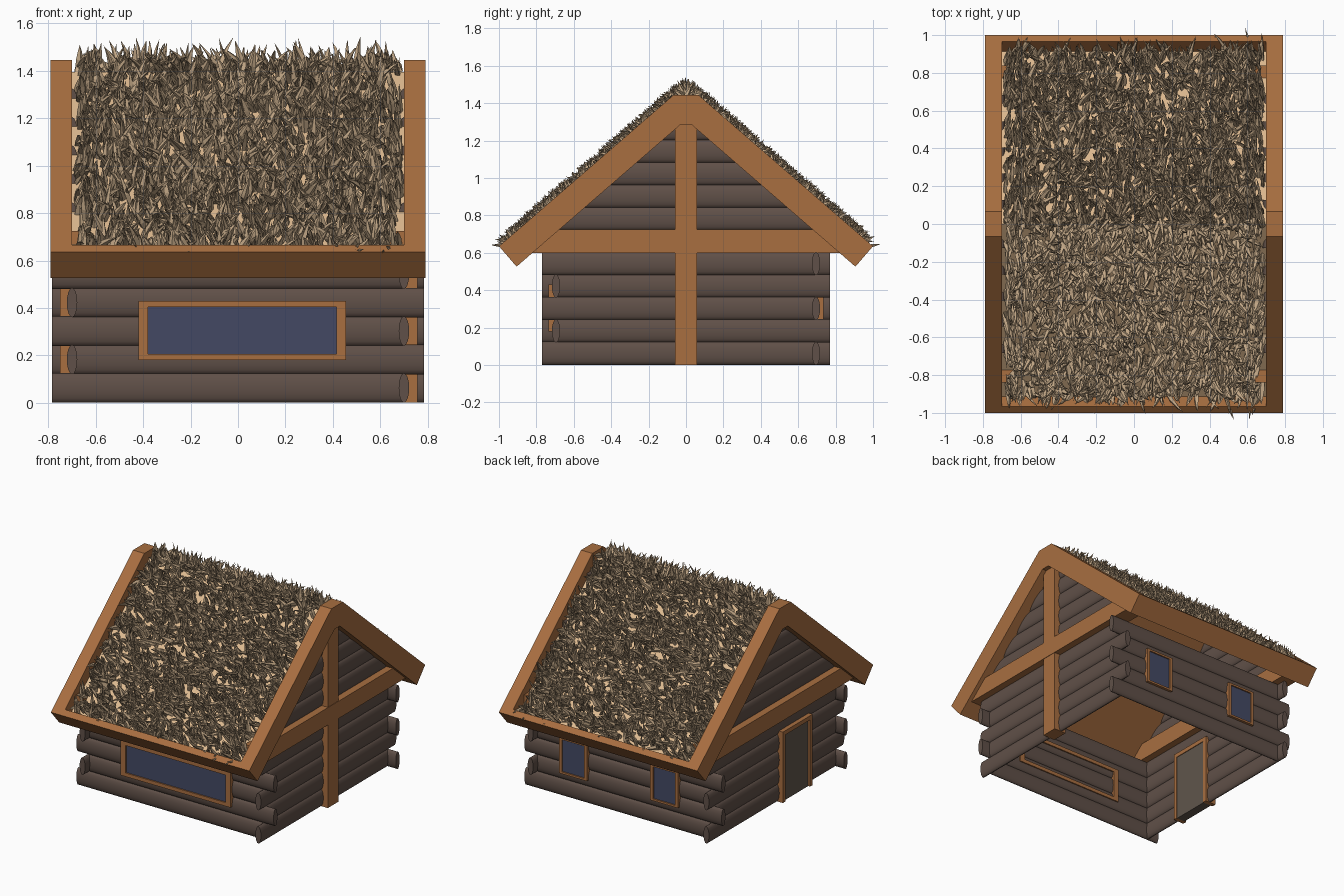
import bpy, bmesh, math, random
from mathutils import Vector

if "Cube" in bpy.data.objects:
    bpy.data.objects.remove(bpy.data.objects["Cube"])

random.seed(4)


def material(name, r, g, b):
    lin = [(c / 255 / 12.92) if c < 11 else ((c / 255 + 0.055) / 1.055) ** 2.4 for c in (r, g, b)]
    m = bpy.data.materials.new(name)
    m.diffuse_color = (*lin, 1)
    m.use_nodes = True
    m.node_tree.nodes["Principled BSDF"].inputs["Base Color"].default_value = m.diffuse_color
    return m


TIMBER = material("orange timber", 168, 110, 64)
LOG = material("dark log", 96, 80, 72)
GLASS = material("blue glass", 68, 73, 100)
DOOR = material("door brown", 96, 86, 76)
BASE = material("pale thatch base", 222, 186, 144)
STRAW = material("straw", 194, 167, 134)


def add_mesh(name, verts, faces, mat):
    me = bpy.data.meshes.new(name)
    me.from_pydata([tuple(v) for v in verts], [], faces)
    bm = bmesh.new()
    bm.from_mesh(me)
    bmesh.ops.recalc_face_normals(bm, faces=bm.faces)
    bm.to_mesh(me)
    bm.free()
    me.materials.append(mat)
    ob = bpy.data.objects.new(name, me)
    bpy.context.collection.objects.link(ob)
    return ob


def prism(name, profile, a, b, mat, axis="x"):
    """Extrude a (horizontal, z) profile from a to b along x or y."""
    n = len(profile)
    put = (lambda s, h, z: (s, h, z)) if axis == "x" else (lambda s, h, z: (h, s, z))
    verts = [put(s, h, z) for s in (a, b) for h, z in profile]
    faces = [(i, (i + 1) % n, (i + 1) % n + n, i + n) for i in range(n)]
    faces += [tuple(range(n))[::-1], tuple(range(n, 2 * n))]
    return add_mesh(name, verts, faces, mat)


def box(name, x, y, z, mat):
    return prism(name, [(y[0], z[0]), (y[1], z[0]), (y[1], z[1]), (y[0], z[1])], x[0], x[1], mat)


def log(name, axis, offset, row, a, b):
    """Flattened round log lying along one axis."""
    n, zc = 16, 0.0625 + 0.12 * row
    ring = [(offset + 0.022 * math.cos(math.tau * i / n), zc + 0.0625 * math.sin(math.tau * i / n))
            for i in range(n)]
    ob = prism(name, ring, a, b, LOG, axis)
    for p in ob.data.polygons:
        p.use_smooth = len(p.vertices) == 4


# Log walls, corner ends alternating row by row
WX, WY, EX, EY = 0.70, 0.695, 0.785, 0.77
for r in range(5):
    s = 1 if r % 2 == 0 else -1
    long_x = (-EX, WX) if s > 0 else (-WX, EX)
    long_y = (-EY, WY) if s > 0 else (-WY, EY)
    flip = lambda p: (-p[1], -p[0])
    log("front_log", "x", -WY, r, *long_x)
    log("back_log", "x", WY, r, *flip(long_x))
    log("right_log", "y", WX, r, *long_y)
    log("left_log", "y", -WX, r, *flip(long_y))

# Gable logs, shortened to die into the roof
for r in range(5, 11):
    half = 0.905 - (0.12 * r - 0.527) / 0.866
    for side in (-1, 1):
        log("gable_log", "y", side * WX, r, -half, half)

# Roof profile measured by depth below the outer slope
UP = Vector((-0.756, 0.6547))
NRM = Vector((0.6547, 0.756))
EAVE = Vector((1.0, 0.635))
THICK, RECESS = 0.144, 0.08


def at(t, d):
    return EAVE + UP * t - NRM * d


def apex(d):
    return (0, 1.501 - d / 0.756)


def mirrored(outer, inner):
    """Close a chevron from right-half outer and inner lines."""
    m = lambda p: (-p[0], p[1])
    return ([tuple(p) for p in outer] + [m(p) for p in reversed(outer) if p[0] > 0]
            + [m(p) for p in inner] + [tuple(p) for p in reversed(inner) if p[0] > 0])


rafter = mirrored([at(0, 0), (0.065, 1.445)], [at(0, THICK), (0.03, 1.285)])
for side in (-1, 1):
    prism("rafter_pair", rafter, side * 0.70, side * 0.79, TIMBER)

slab = mirrored([at(0.02, RECESS + 0.006), apex(RECESS + 0.006)], [at(0.02, THICK), apex(THICK)])
prism("roof_boards", slab, -0.70, 0.70, TIMBER)
plate = mirrored([at(0.04, RECESS), apex(RECESS)], [at(0.04, RECESS + 0.006), apex(RECESS + 0.006)])
prism("thatch_base", plate, -0.70, 0.70, BASE)
lip = [at(0, 0), at(0.046, 0), at(0.046, THICK), at(0, THICK)]
for side in (-1, 1):
    prism("eave_board", [(side * p[0], p[1]) for p in lip], -0.70, 0.70, TIMBER)

# Thatch: curved tapered straw blades on both slopes
verts, faces = [], []
for side in (-1, 1):
    n3 = Vector((0, side * NRM.x, NRM.y))
    u3 = Vector((0, side * UP.x, UP.y))
    for i in range(2300):
        t = random.uniform(0.055, 1.29)
        q = at(t, RECESS + 0.005)
        p = Vector((random.uniform(-0.685, 0.685), side * q.x, q.y))
        rnd = lambda k: Vector((random.uniform(-k, k), 0, 0)) + u3 * random.uniform(-k, k)
        d = (n3 + rnd(0.5)).normalized()
        bend = rnd(0.45)
        if abs(p.x) > 0.6:      # lean edge blades inwards
            d.x = -abs(d.x) * math.copysign(0.6, p.x)
            bend.x *= 0.3
        length = random.uniform(0.085, 0.14)
        w = random.uniform(0.8, 1.2)
        ang = random.uniform(0, math.pi)
        e1 = d.cross(Vector((math.cos(ang), math.sin(ang), 0.1))).normalized()
        e2 = d.cross(e1)
        b = len(verts)
        for k, rad in ((0, 0.014), (0.4, 0.016), (0.75, 0.009)):
            c = p + d * length * k + bend * length * k * k
            verts += [c + (e1 * math.cos(a) + e2 * 0.7 * math.sin(a)) * rad * w
                      for a in (0, math.pi / 2, math.pi, 1.5 * math.pi)]
        verts.append(p + d * length + bend * length)
        for j in range(4):
            j2 = (j + 1) % 4
            faces += [(b + j, b + j2, b + 4 + j2, b + 4 + j),
                      (b + 4 + j, b + 4 + j2, b + 8 + j2, b + 8 + j),
                      (b + 8 + j, b + 8 + j2, b + 12)]
add_mesh("thatch_straw", verts, faces, STRAW)

# Gable tie beams and the right-hand post
for side in (-1, 1):
    box("tie_beam", sorted((side * 0.64, side * 0.76)), (-0.84, 0.84), (0.60, 0.725), TIMBER)
box("gable_post", (0.66, 0.757), (-0.06, 0.06), (0, 1.30), TIMBER)


def window(name, side, x0, x1, z0, z1, f):
    y = sorted((side * 0.665, side * 0.735))
    box(name + "_frame_left", (x0, x0 + f), y, (z0, z1), TIMBER)
    box(name + "_frame_right", (x1 - f, x1), y, (z0, z1), TIMBER)
    box(name + "_frame_bottom", (x0 + f, x1 - f), y, (z0, z0 + f * 0.65), TIMBER)
    box(name + "_frame_top", (x0 + f, x1 - f), y, (z1 - f * 0.65, z1), TIMBER)
    box(name + "_glass", (x0 + f, x1 - f), sorted((side * 0.719, side * 0.726)),
        (z0 + f * 0.65, z1 - f * 0.65), GLASS)


# One wide front window, two small back windows
window("front_window", -1, -0.42, 0.455, 0.18, 0.43, 0.04)
for xc in (-0.34, 0.385):
    window("back_window", 1, xc - 0.11, xc + 0.11, 0.175, 0.435, 0.022)

# Door in the left gable wall
DX = (-0.75, -0.665)
box("door_jamb_front", DX, (-0.37, -0.34), (0, 0.51), TIMBER)
box("door_jamb_back", DX, (-0.06, -0.03), (0, 0.51), TIMBER)
box("door_lintel", DX, (-0.34, -0.06), (0.48, 0.51), TIMBER)
box("door_panel", (-0.735, -0.67), (-0.34, -0.06), (0, 0.48), DOOR)
